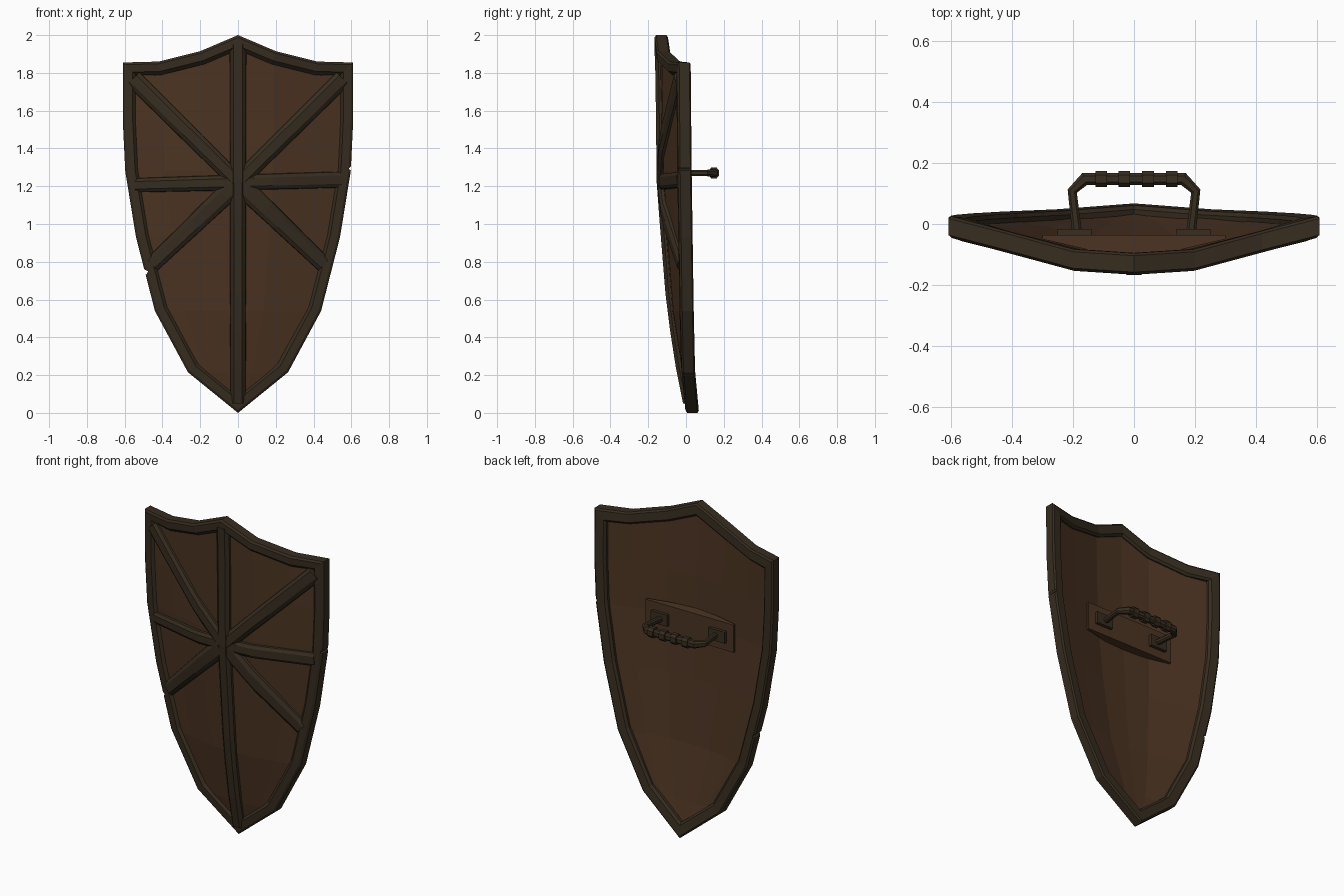
import bpy, bmesh
from mathutils import Vector

if "Cube" in bpy.data.objects:
    bpy.data.objects.remove(bpy.data.objects["Cube"])


def material(name, rgb):
    m = bpy.data.materials.new(name)
    m.diffuse_color = (*rgb, 1)
    m.use_nodes = True
    m.node_tree.nodes["Principled BSDF"].inputs["Base Color"].default_value = m.diffuse_color
    return m


WOOD = material("wood", (0.072, 0.034, 0.016))
TRIM = material("trim", (0.038, 0.026, 0.014))


def lerp(table, v):
    if v <= table[0][0]:
        return table[0][1]
    for (a, p), (b, q) in zip(table, table[1:]):
        if v <= b:
            return p + (q - p) * (v - a) / (b - a)
    return table[-1][1]


# Shield form: half outline (x, z), centre depth, edge depth, sideways bow
HALF = [(0, 2.0), (0.2, 1.915), (0.42, 1.86), (0.61, 1.855), (0.61, 1.55),
        (0.597, 1.28), (0.54, 0.93), (0.44, 0.54), (0.265, 0.215), (0, 0)]
WIDTH = [(z, x) for x, z in reversed(HALF[3:])]
CENTRE = [(0, 0.035), (0.25, -0.015), (0.55, -0.062), (1.2, -0.115), (1.8, -0.122), (2, -0.13)]
EDGE = [(0, 0.035), (0.21, 0.015), (0.54, 0.008), (1.3, -0.003), (1.86, -0.008)]
BOW = [(0, 0), (0.33, 0.08), (0.69, 0.58), (1, 1)]


def depth(x, z):
    t = abs(x) / max(lerp(WIDTH, z), 0.01)
    c = lerp(CENTRE, z)
    return c + (lerp(EDGE, z) - c) * lerp(BOW, t)


def finish(name, bm, mat):
    bmesh.ops.recalc_face_normals(bm, faces=bm.faces)
    me = bpy.data.meshes.new(name)
    bm.to_mesh(me)
    bm.free()
    me.materials.append(mat)
    ob = bpy.data.objects.new(name, me)
    bpy.context.collection.objects.link(ob)
    return ob


def loft(name, rings, mat, closed=False):
    bm = bmesh.new()
    vs = [[bm.verts.new(p) for p in r] for r in rings]
    n = len(vs[0])
    pairs = list(zip(vs, vs[1:])) + ([(vs[-1], vs[0])] if closed else [])
    for a, b in pairs:
        for i in range(n):
            j = (i + 1) % n
            bm.faces.new((a[i], a[j], b[j], b[i]))
    if not closed:
        bm.faces.new(vs[0])
        bm.faces.new(vs[-1])
    return finish(name, bm, mat)


def box(name, x, y, z, mat, spin=0):
    bm = bmesh.new()
    bmesh.ops.create_cube(bm, size=1)
    ob = finish(name, bm, mat)
    ob.location = [(a + b) / 2 for a, b in (x, y, z)]
    ob.scale = [b - a for a, b in (x, y, z)]
    ob.rotation_euler.y = spin
    return ob


# Bowed wooden panel
bm = bmesh.new()
TS = (-1, -0.69, -0.33, 0, 0.33, 0.69, 1)
rows = []
for z in (0.05, 0.215, 0.54, 0.93, 1.28, 1.55, 1.82):
    row = []
    for t in TS:
        x = t * max(lerp(WIDTH, z) - 0.035, 0.015)
        zz = lerp(HALF[:4], abs(x)) - 0.035 if z > 1.8 else z
        row.append(bm.verts.new((x, depth(x, zz) - 0.012, zz)))
    rows.append(row)
faces = [bm.faces.new((a[i], a[i + 1], b[i + 1], b[i]))
         for a, b in zip(rows, rows[1:]) for i in range(6)]
ext = bmesh.ops.extrude_face_region(bm, geom=faces, use_keep_orig=True)
bmesh.ops.translate(bm, vec=(0, 0.028, 0),
                    verts=[v for v in ext["geom"] if isinstance(v, bmesh.types.BMVert)])
finish("panel", bm, WOOD)

# Mitred, chamfered rim
outline = [Vector(p) for p in HALF] + [Vector((-x, z)) for x, z in reversed(HALF[1:-1])]
SECTION = [(0, -0.028), (0.012, -0.037), (0.052, -0.037), (0.072, -0.015),
           (0.072, 0.022), (0.06, 0.034), (0.01, 0.034), (0, 0.026)]
rings = []
for i, p in enumerate(outline):
    a = (p - outline[i - 1]).normalized()
    b = (outline[(i + 1) % len(outline)] - p).normalized()
    na, nb = Vector((a.y, -a.x)), Vector((b.y, -b.x))
    m = (na + nb) / (1 + na.dot(nb))
    rings.append([(p.x + m.x * w, depth(p.x + m.x * w * 0.5, p.y + m.y * w * 0.5) + d, p.y + m.y * w)
                  for w, d in SECTION])
rim = loft("rim", rings, TRIM, closed=True)

# Battle nicks in the rim
for x, z, s, spin in ((-0.507, 0.755, 0.03, 0.5), (0.608, 1.285, 0.022, 0.6)):
    cut = box("nick_cutter", (x - s, x + s), (-0.3, 0.3), (z - s / 3, z + s / 3), TRIM, spin)
    cut.hide_render = True
    cut.hide_viewport = True
    mod = rim.modifiers.new("nick", "BOOLEAN")
    mod.operation, mod.object, mod.solver = "DIFFERENCE", cut, "EXACT"


# Ribs that follow the panel
def rib(name, start, end, w0, w1, high):
    a, b = Vector(start), Vector(end)
    d = (b - a).normalized()
    side = Vector((-d.y, d.x))
    rings = []
    for i in range(7):
        p, w = a.lerp(b, i / 6), w0 + (w1 - w0) * i / 6
        ring = []
        for k, h in ((-1, 0.005), (-0.9, -0.024), (-0.5, -high), (0.5, -high), (0.9, -0.024), (1, 0.005)):
            q = p + side * w * k
            ring.append((q.x, depth(q.x, q.y) + h, q.y))
        rings.append(ring)
    return loft(name, rings, TRIM)


HUB = (0, 1.22)
rib("upper_rib", HUB, (0, 1.95), 0.045, 0.047, 0.041)
rib("lower_rib", HUB, (0, 0.05), 0.045, 0.043, 0.041)
rib("left_rib", HUB, (-0.545, 1.205), 0.043, 0.04, 0.036)
rib("right_rib", HUB, (0.55, 1.235), 0.043, 0.045, 0.036)
for s in (-1, 1):
    rib("upper_diagonal_rib", HUB, (s * 0.555, 1.77), 0.046, 0.05, 0.038)
    rib("lower_diagonal_rib", HUB, (s * 0.455, 0.785), 0.058, 0.045, 0.038)

# Flat-backed handle pad filling the bow of the panel
pad = [(-0.3, -0.036), (0.3, -0.036), (0.3, -0.05), (0.15, -0.085), (0, -0.1), (-0.15, -0.085), (-0.3, -0.05)]
loft("handle_pad", [[(x, y, z) for x, y in pad] for z in (1.185, 1.355)], WOOD)

# Handle: feet, bent bar, grip wraps
for s in (-1, 1):
    box("handle_foot", sorted((s * 0.14, s * 0.252)), (-0.04, -0.016), (1.235, 1.305), TRIM)
path = [Vector(p) for p in ((0.187, -0.03), (0.203, 0.108), (0.162, 0.148))]
path += [Vector((-p.x, p.y)) for p in reversed(path)]
HEX = [(1, 0.5), (0.5, 1), (-0.5, 1), (-1, 0.5), (-1, -0.5), (-0.5, -1), (0.5, -1), (1, -0.5)]
rings = []
for i, p in enumerate(path):
    a = (p - path[max(i - 1, 0)]).normalized()
    b = (path[min(i + 1, 5)] - p).normalized()
    t = (a + b).normalized()
    n = Vector((t.y, -t.x))
    r = 0.021 if i in (2, 3) else 0.016
    rings.append([(p.x + n.x * u * r, p.y + n.y * u * r, 1.27 + v * r) for u, v in HEX])
loft("handle", rings, TRIM)
for x in (-0.108, -0.032, 0.046, 0.124):
    loft("grip_wrap", [[(x + e, 0.148 + u * 0.026, 1.27 + v * 0.03) for u, v in HEX]
                       for e in (-0.019, 0.019)], TRIM)
